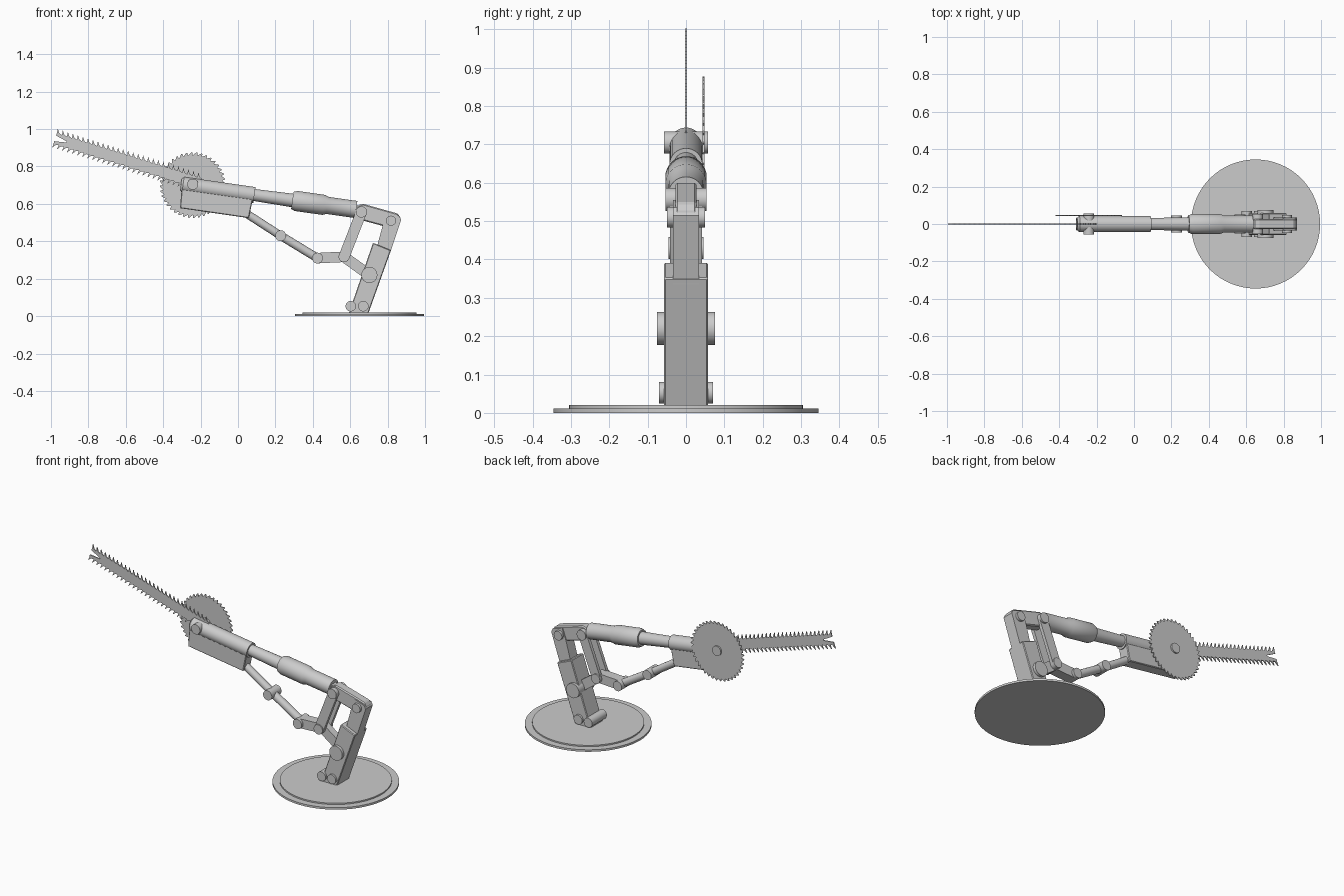
import bpy, bmesh, math
from mathutils import Vector

if "Cube" in bpy.data.objects:
    bpy.data.objects.remove(bpy.data.objects["Cube"])


def finish(name, bm, smooth=True, bevel=0):
    bmesh.ops.recalc_face_normals(bm, faces=bm.faces)
    me = bpy.data.meshes.new(name)
    bm.to_mesh(me)
    bm.free()
    ob = bpy.data.objects.new(name, me)
    bpy.context.collection.objects.link(ob)
    if bevel:
        mod = ob.modifiers.new("bevel", "BEVEL")
        mod.width, mod.segments = bevel, 1
    if smooth:
        bpy.ops.object.select_all(action='DESELECT')
        ob.select_set(True)
        bpy.context.view_layer.objects.active = ob
        bpy.ops.object.shade_smooth_by_angle(angle=math.radians(30))
    return ob


def prism(name, pts, y0, y1, smooth=False, bevel=0):
    """Side profile (x, z) extruded from y0 to y1."""
    bm = bmesh.new()
    a = [bm.verts.new((x, y0, z)) for x, z in pts]
    b = [bm.verts.new((x, y1, z)) for x, z in pts]
    bm.faces.new(a)
    bm.faces.new(b)
    n = len(pts)
    for i in range(n):
        bm.faces.new((a[i], a[(i + 1) % n], b[(i + 1) % n], b[i]))
    return finish(name, bm, smooth, bevel)


def link(name, a, b, r, y0, y1):
    """Round-ended bar between two pivots."""
    t = math.atan2(b[1] - a[1], b[0] - a[0])
    pts = []
    for c, start in ((b, t - math.pi / 2), (a, t + math.pi / 2)):
        for i in range(13):
            u = start + math.pi * i / 12
            pts.append((c[0] + r * math.cos(u), c[1] + r * math.sin(u)))
    return prism(name, pts, y0, y1, smooth=True)


def lathe(name, origin, direction, profile, n=32):
    """Rings of (distance along axis, radius) around an axis."""
    d = Vector(direction).normalized()
    u = d.orthogonal().normalized()
    v = d.cross(u)
    bm = bmesh.new()
    rings = []
    for s, r in profile:
        rings.append([bm.verts.new(Vector(origin) + d * s + r * (
            u * math.cos(2 * math.pi * i / n) + v * math.sin(2 * math.pi * i / n)))
            for i in range(n)])
    for p, q in zip(rings, rings[1:]):
        for i in range(n):
            bm.faces.new((p[i], p[(i + 1) % n], q[(i + 1) % n], q[i]))
    bm.faces.new(rings[0])
    bm.faces.new(rings[-1])
    return finish(name, bm)


def pin(name, c, r, h):
    return lathe(name, (c[0], -h, c[1]), (0, 1, 0), [(0, r), (2 * h, r)])


# pivot points in the side plane
FOOT_A, FOOT_B, WAIST = (0.603, 0.053), (0.67, 0.053), (0.702, 0.22)
TOP, SHOULDER = (0.818, 0.51), (0.66, 0.557)
KNEE, ELBOW = (0.567, 0.317), (0.425, 0.31)
MID, NOSE, SAW = (0.228, 0.43), (0.05, 0.545), (-0.242, 0.705)

# base
lathe("base_disc", (0.65, 0, 0), (0, 0, 1),
      [(0, 0.345), (0.012, 0.345), (0.012, 0.305), (0.02, 0.305)], 64)

# main post and its narrower extension
prism("lower_post", [(0.592, 0.015), (0.697, 0.015), (0.818, 0.352), (0.722, 0.392)],
      -0.058, 0.058, bevel=0.004)
prism("upper_post", [(0.74, 0.36), (0.812, 0.335), (0.872, 0.515), (0.862, 0.535),
                     (0.80, 0.555), (0.775, 0.49)], -0.034, 0.034)
prism("top_link", [(0.645, 0.517), (0.63, 0.56), (0.645, 0.594), (0.67, 0.60),
                   (0.855, 0.548), (0.871, 0.522), (0.85, 0.47), (0.80, 0.475)],
      -0.028, 0.028, bevel=0.006)

# linkage bars
for s, side in ((-1, "front"), (1, "back")):
    link("shoulder_bar_" + side, SHOULDER, KNEE, 0.029, s * 0.022, s * 0.042)
link("knee_bar", KNEE, WAIST, 0.029, -0.021, 0.021)
link("elbow_bar", ELBOW, KNEE, 0.028, -0.03, 0.03)

# pivot pins
for name, c, r, h in (
        ("foot_pin_rear", FOOT_A, 0.028, 0.07), ("foot_pin_front", FOOT_B, 0.028, 0.07),
        ("waist_pin", WAIST, 0.043, 0.075), ("top_pin", TOP, 0.027, 0.049),
        ("shoulder_pin", SHOULDER, 0.03, 0.053), ("knee_pin", KNEE, 0.029, 0.05),
        ("elbow_pin", ELBOW, 0.029, 0.045), ("rod_pin", MID, 0.029, 0.046),
        ("saw_pin", SAW, 0.029, 0.057)):
    pin(name, c, r, h)

# two-piece push rod
for name, a, b, r in (("lower_rod", ELBOW, MID, 0.023), ("upper_rod", MID, NOSE, 0.022)):
    d = Vector((b[0] - a[0], 0, b[1] - a[1]))
    lathe(name, (a[0], 0, a[1]), d, [(0, r), (d.length, r)], 20)

# telescoping arm, running from the shoulder to the blade end
lathe("telescopic_arm", (0.632, 0, 0.57), (-1, 0, 0.142),
      [(0, 0.046), (0.155, 0.046), (0.175, 0.054), (0.325, 0.054), (0.345, 0.046),
       (0.345, 0.036), (0.55, 0.032), (0.55, 0.043), (0.935, 0.043), (0.947, 0.03)])
prism("shoulder_neck", [(0.61, 0.535), (0.67, 0.53), (0.67, 0.585), (0.61, 0.60)], -0.021, 0.021)

# housing below the arm
prism("blade_housing", [(-0.31, 0.577), (0.058, 0.524), (0.08, 0.63), (-0.30, 0.70)],
      -0.034, 0.034, bevel=0.004)

# circular saw
teeth = 40
pts = []
for i in range(teeth):
    for f, r in ((0, 0.16), (0.75, 0.177), (0.92, 0.175)):
        u = -2 * math.pi * (i + f) / teeth
        pts.append((-0.242 + r * math.cos(u), 0.70 + r * math.sin(u)))
prism("circular_saw", pts, 0.043, 0.048)

# long toothed blade with a forked tip
length, count = 0.815, 29
step = length / count


def toothed_edge(sign):
    edge = []
    for i in range(count):
        s = i * step
        edge += [(s, sign * 0.028), (s + 0.5 * step, sign * 0.032),
                 (s + 1.05 * step, sign * 0.054), (s + 0.95 * step, sign * 0.03)]
    return edge


outline = toothed_edge(1) + [(length, 0.016), (length - 0.065, 0.003),
                             (length - 0.065, -0.003), (length, -0.016)]
outline += toothed_edge(-1)[::-1]
ang = math.radians(162.7)
ca, sa = math.cos(ang), math.sin(ang)
pts = [(-0.2 + s * ca - w * sa, 0.708 + s * sa + w * ca) for s, w in outline]
prism("saw_blade", pts, -0.003, 0.003)
